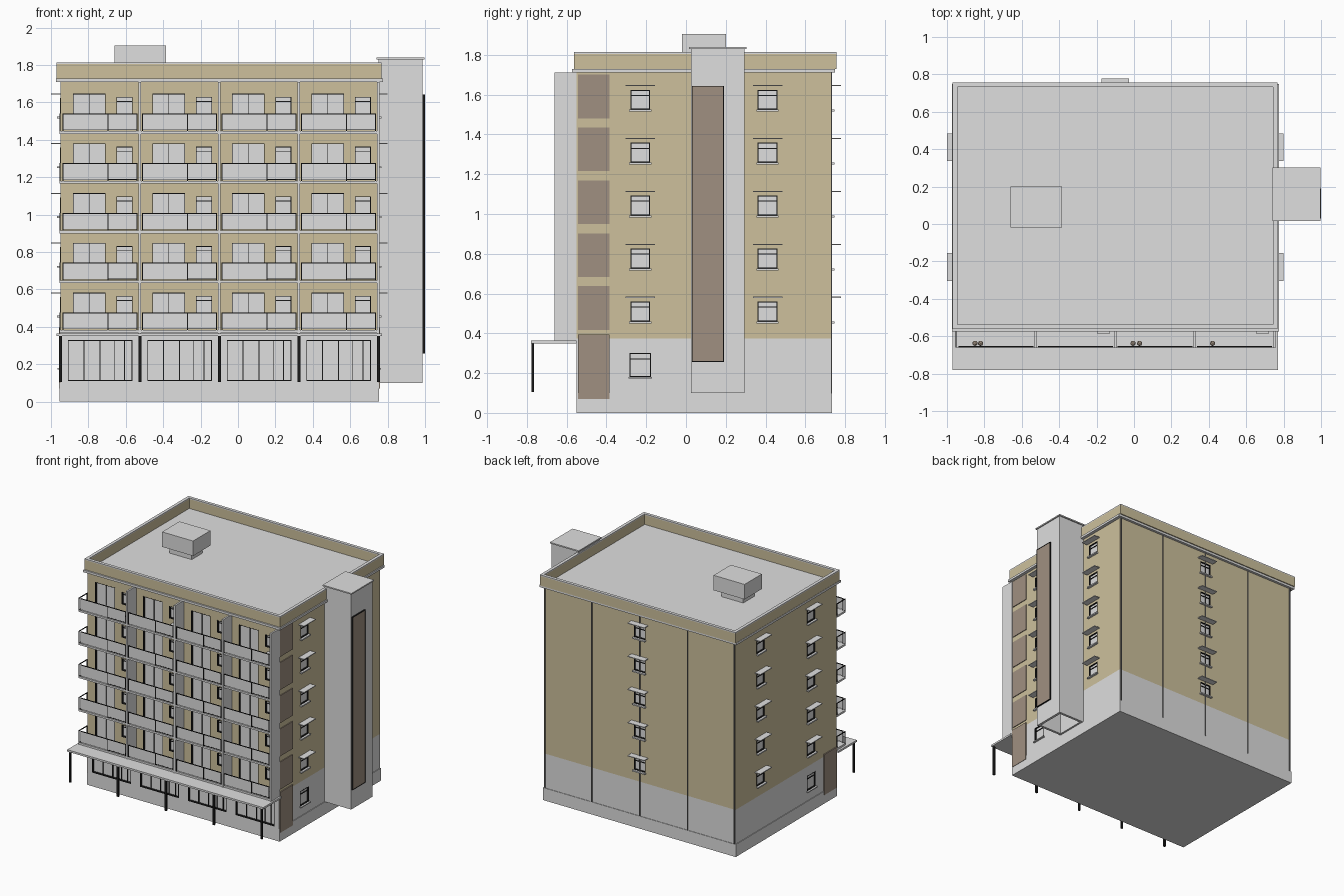
import bpy, bmesh
from mathutils import Matrix, Vector

cube = bpy.data.objects.get("Cube")
if cube:
    bpy.data.objects.remove(cube, do_unlink=True)


def material(name, *rgb):
    m = bpy.data.materials.new(name)
    m.use_nodes = True
    m.diffuse_color = (*rgb, 1)
    m.node_tree.nodes["Principled BSDF"].inputs["Base Color"].default_value = (*rgb, 1)
    return m


grey = material("light grey", .735, .735, .735)
tan = material("tan plaster", .61, .53, .335)
brown = material("brown glass", .35, .28, .22)
black = material("black metal", .01, .01, .01)
dark = material("dark grey pipe", .13, .13, .13)

# Main dimensions
LEFT, RIGHT, FRONT, BACK = -.95, .75, -.55, .729
PLINTH, BASE, TOP = .1, .375, 1.71
ROOF = TOP + .02
BAY = (RIGHT - LEFT) / 4
PITCH = .266
FLOORS = [.387 + PITCH * i for i in range(5)]
bays = [LEFT + BAY * i for i in range(4)]


def part(name, mat, boxes):
    """One object made of boxes given as x, x, y, y, z, z ranges."""
    bm = bmesh.new()
    for x0, x1, y0, y1, z0, z1 in boxes:
        size = Matrix.Diagonal((x1 - x0, y1 - y0, z1 - z0, 1))
        mid = Matrix.Translation(Vector((x0 + x1, y0 + y1, z0 + z1)) / 2)
        bmesh.ops.create_cube(bm, size=1, matrix=mid @ size)
    return finish(name, mat, bm)


def finish(name, mat, bm):
    mesh = bpy.data.meshes.new(name)
    bm.to_mesh(mesh)
    bm.free()
    mesh.materials.append(mat)
    ob = bpy.data.objects.new(name, mesh)
    bpy.context.collection.objects.link(ob)
    return ob


def ring(x0, x1, y0, y1, t, z0, z1):
    """Four walls around a rectangle."""
    return [(x0, x1, y0, y0 + t, z0, z1), (x0, x1, y1 - t, y1, z0, z1),
            (x0, x0 + t, y0 + t, y1 - t, z0, z1), (x1 - t, x1, y0 + t, y1 - t, z0, z1)]


def on_wall(wall, u0, u1, d0, d1, z0, z1):
    """Box on a wall: u runs along it, d points outward."""
    if wall == "front":
        return (u0, u1, FRONT - d1, FRONT - d0, z0, z1)
    if wall == "back":
        return (u0, u1, BACK + d0, BACK + d1, z0, z1)
    if wall == "right":
        return (RIGHT + d0, RIGHT + d1, u0, u1, z0, z1)
    return (LEFT - d1, LEFT - d0, u0, u1, z0, z1)


holes, panes, frames, ledges = [], [], [], []


def window(wall, u0, u1, z0, z1, depth, mullions=(), transom=None, t=.005):
    """Recessed pane with a frame lining the recess, upright bars and a cross bar."""
    def bar(a, b, c, d, out=.001):
        frames.append(on_wall(wall, a, b, -depth, out, c, d))
    holes.append(on_wall(wall, u0, u1, -depth, .02, z0, z1))
    panes.append(on_wall(wall, u0, u1, -depth - .004, .002 - depth, z0, z1))
    bar(u0, u0 + t, z0, z1)
    bar(u1 - t, u1, z0, z1)
    bar(u0, u1, z0, z0 + t)
    bar(u0, u1, z1 - t, z1)
    for f in mullions:
        u = u0 + (u1 - u0) * f
        bar(u - t / 2, u + t / 2, z0, z1, .008 - depth)
    if transom:
        z = z0 + (z1 - z0) * transom
        bar(u0, u1, z - t / 2, z + t / 2, .008 - depth)


def side_window(wall, u, z):
    """Small window with a sill and a thin canopy."""
    window(wall, u - .05, u + .05, z, z + .1, .012, transom=.72)
    ledges.append(on_wall(wall, u - .056, u + .056, 0, .018, z - .01, z))
    ledges.append(on_wall(wall, u - .074, u + .074, 0, .05, z + .118, z + .124))


# Building shell
part("plinth", grey, [(LEFT - .005, RIGHT + .005, FRONT, BACK + .004, 0, PLINTH)])
walls = [part("ground_floor_walls", grey, [(LEFT, RIGHT, FRONT, BACK, PLINTH, BASE)]),
         part("upper_walls", tan, [(LEFT, RIGHT, FRONT, BACK, BASE, TOP)])]
part("cornice", grey, [(LEFT - .022, RIGHT + .026, FRONT - .024, BACK + .02, TOP, ROOF - .002)])

# Roof: low deck behind a parapet, with a box on a small curb
edge = (LEFT - .02, RIGHT + .018, FRONT - .012, BACK + .028)
part("parapet", tan, ring(*edge, .025, ROOF - .002, 1.805))
part("parapet_cap", grey, ring(*edge, .025, 1.805, 1.814))
part("roof_deck", grey, [(LEFT, RIGHT, FRONT + .01, BACK + .01, TOP, ROOF)])
part("roof_box_curb", grey, [(-.62, -.425, .02, .16, ROOF, 1.785)])
part("roof_box", grey, [(-.66, -.385, -.02, .2, 1.785, 1.905)])

# Stair tower, open at the bottom, with a framed glass strip
part("tower_walls", grey, ring(RIGHT, .987, .025, .293, .02, PLINTH, 1.83))
part("tower_cap", grey, [(RIGHT - .01, .996, .016, .303, 1.83, 1.84)])
part("tower_glass", brown, [(.987, .996, .033, .187, .26, 1.64)])
part("tower_glass_frame", black, [(.987, .999, y, y + .003, .26, 1.64) for y in (.03, .187)]
     + [(.987, .999, .03, .19, z, z + .003) for z in (.257, 1.64)])

# Side and back windows
for z in FLOORS:
    for wall in ("left", "right"):
        for u in (-.23, .41):
            side_window(wall, u, z + .073)
    side_window("back", -.1, z + .073)
for wall in ("left", "right"):
    window(wall, -.285, -.175, .18, .3, .012, transom=.75)
    ledges.append(on_wall(wall, -.29, -.17, 0, .015, .172, .18))

# Brown side panels
panels = [on_wall(w, FRONT + .006, -.385, 0, .008, .07, .395) for w in ("left", "right")]
for z in FLOORS:
    low = z + .03
    panels.append(on_wall("right", FRONT + .006, -.385, 0, .006, low, low + .22))
part("side_panels", brown, panels)

# Balcony windows and shop fronts
for x in bays:
    for z in FLOORS:
        window("front", x + .068, x + .242, z + .005, z + .195, .02, [.5], t=.003)
        window("front", x + .3, x + .386, z + .08, z + .178, .02, transom=.75, t=.004)
    window("front", x + .04, x + .385, PLINTH + .01, .33, .02, [.25, .5, .72, .88])
part("window_panes", grey, panes)
part("window_frames", black, frames)
part("window_ledges", grey, ledges)

# Cut the window recesses into the walls
cutter = part("window_cutter", grey, holes)
cutter.hide_render = True
for ob in walls:
    cut = ob.modifiers.new("recesses", "BOOLEAN")
    cut.operation, cut.solver, cut.object = "DIFFERENCE", "EXACT", cutter
graph = bpy.context.evaluated_depsgraph_get()
for ob in walls:
    mesh = bpy.data.meshes.new_from_object(ob.evaluated_get(graph))
    ob.modifiers.clear()
    ob.data = mesh
bpy.data.objects.remove(cutter, do_unlink=True)

# Balconies: slabs, fronts and rails
EDGE = FRONT - .11
slabs, fronts, rails = [], [], []
for z in FLOORS:
    slabs.append((LEFT - .005, RIGHT + .005, EDGE, FRONT, z - .02, z - .005))
    low, high = z, z + .085
    for x in bays:
        a, split, b = x + .012, x + .252, x + BAY - .012
        fronts.append((a, b, EDGE + .002, EDGE + .006, low, high))
        rails.append((a, b, EDGE + .001, EDGE + .007, high, high + .005))
        for u in (a, split, b - .006):
            rails.append((u, u + .006, EDGE, EDGE + .009, low - .005, high))
        rails.append((split, b, EDGE + .001, EDGE + .004, low, low + .005))
    # open frame at the free end
    rails.append((LEFT - .005, LEFT + .001, EDGE, FRONT, high, high + .005))
    for y in (EDGE, FRONT - .007):
        rails.append((LEFT - .005, LEFT + .001, y, y + .007, low - .005, high))
part("balcony_slabs", grey, slabs)
part("balcony_fronts", grey, fronts)
part("balcony_rails", black, rails)
part("balcony_dividers", grey, [(x - .007, x + .007, EDGE - .002, FRONT, BASE - .01, TOP)
                                for x in bays[1:] + [RIGHT]])

# Cooling units and plant pots on the top balconies
top_floor = FLOORS[-1]
part("cooling_units", grey, [(x, x + .065, FRONT - .037, FRONT, top_floor, top_floor + .05)
                             for x in (-.195, .655)])
bm = bmesh.new()
for x in (-.85, -.82, -.005, .03, .42):
    bmesh.ops.create_icosphere(bm, subdivisions=2, radius=.014,
                               matrix=Matrix.Translation((x, EDGE + .022, top_floor + .06)))
finish("balcony_plants", brown, bm)

# Entrance canopy on posts
part("canopy", grey, [(LEFT - .02, RIGHT + .02, FRONT - .23, FRONT, .35, .365)])
part("canopy_posts", black, [(x - .008, x + .008, FRONT - .227, FRONT - .213, .105, .35)
                             for x in bays + [RIGHT]])

# Drain pipes down the back
bm = bmesh.new()
for x in [LEFT + .01] + bays[1:] + [RIGHT - .01]:
    bmesh.ops.create_cone(bm, cap_ends=True, segments=8, radius1=.005, radius2=.005,
                          depth=TOP - PLINTH,
                          matrix=Matrix.Translation((x, BACK + .001, (TOP + PLINTH) / 2)))
finish("drain_pipes", dark, bm)
